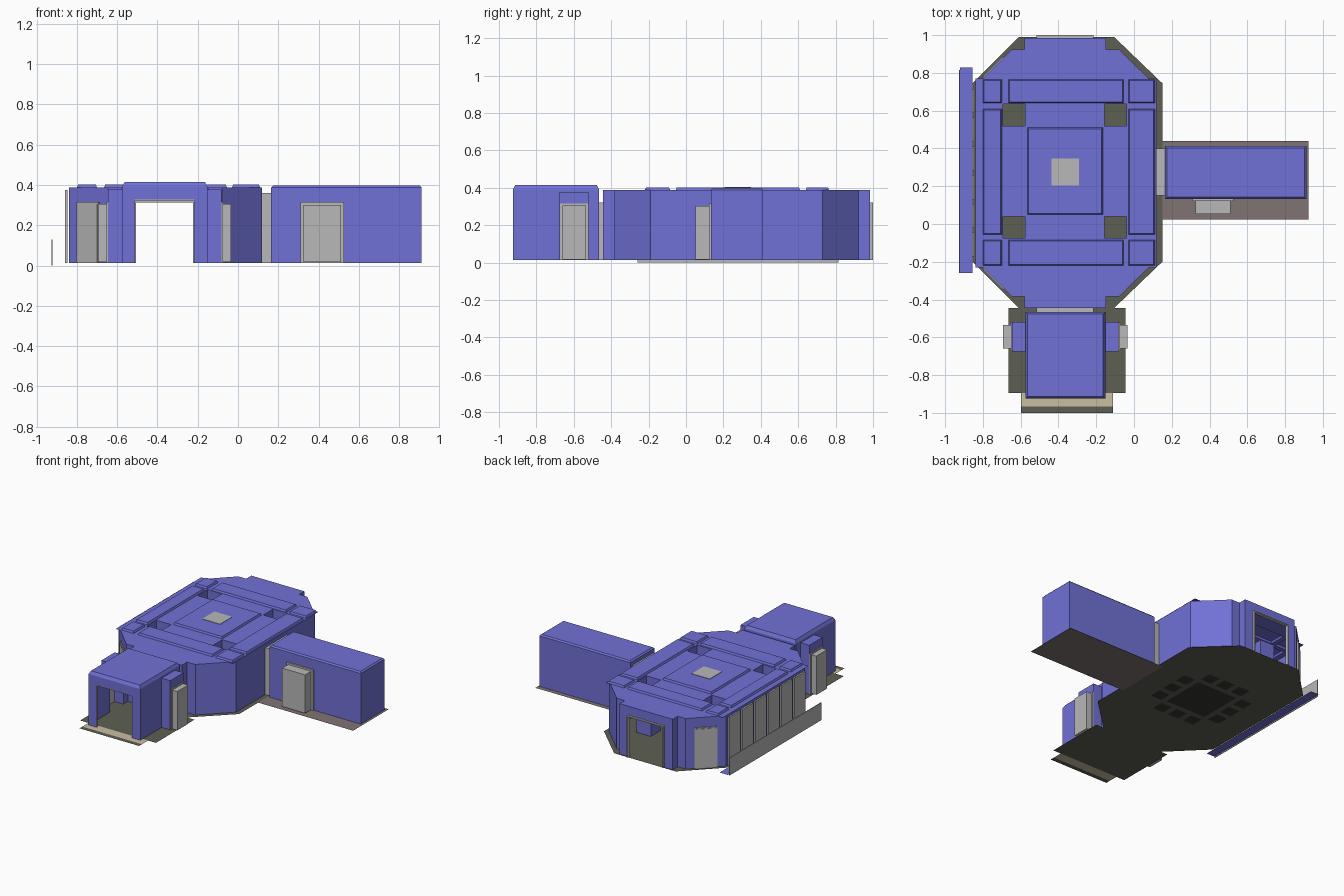
import bpy, bmesh, math
from mathutils import Vector

if "Cube" in bpy.data.objects:
    bpy.data.objects.remove(bpy.data.objects["Cube"])


def material(name, r, g, b):
    m = bpy.data.materials.new(name)
    m.diffuse_color = (r, g, b, 1)
    m.use_nodes = True
    m.node_tree.nodes["Principled BSDF"].inputs["Base Color"].default_value = m.diffuse_color
    return m


BLUE = material("blue wall", 0.165, 0.165, 0.68)
GREY = material("door grey", 0.48, 0.48, 0.48)
OLIVE = material("dark olive floor", 0.11, 0.118, 0.088)
BROWN = material("brown corridor floor", 0.22, 0.175, 0.175)
TAN = material("tan threshold", 0.60, 0.52, 0.36)
BLACK = material("black floor tile", 0.035, 0.035, 0.03)

Z0, Z1 = 0.014, 0.388      # wall foot and ceiling height
DOOR = 0.322               # opening height
XC, YC = -0.3625, 0.27     # centre of the main room
OX0, OX1 = -0.515, -0.215  # main doorway span in x


def mesh(name, faces, mat):
    bm = bmesh.new()
    for f in faces:
        bm.faces.new([bm.verts.new(p) for p in f])
    bmesh.ops.remove_doubles(bm, verts=bm.verts, dist=1e-5)
    me = bpy.data.meshes.new(name)
    bm.to_mesh(me)
    bm.free()
    me.materials.append(mat)
    ob = bpy.data.objects.new(name, me)
    bpy.context.collection.objects.link(ob)
    return ob


def rect(x0, x1, y0, y1, z):
    return [(x0, y0, z), (x1, y0, z), (x1, y1, z), (x0, y1, z)]


def upright(a, b, z0=Z0, z1=Z1):
    return [(*a, z0), (*b, z0), (*b, z1), (*a, z1)]


def wall(a, b, opening=None, top=DOOR, z1=Z1):
    """Wall faces from a to b; opening = (start, end) distance along the wall."""
    if not opening:
        return [upright(a, b, Z0, z1)]
    a, b = Vector(a), Vector(b)
    d = (b - a).normalized()
    p, q = a + d * opening[0], a + d * opening[1]
    return [upright(a, p, Z0, top), upright(q, b, Z0, top),
            upright(a, p, top, z1), upright(p, q, top, z1), upright(q, b, top, z1)]


def box_faces(x0, x1, y0, y1, z0, z1):
    c = [(x0, y0), (x1, y0), (x1, y1), (x0, y1)]
    sides = [upright(c[i], c[(i + 1) % 4], z0, z1) for i in range(4)]
    return sides + [rect(x0, x1, y0, y1, z1), rect(x0, x1, y0, y1, z0)[::-1]]


def box(name, dims, mat):
    return mesh(name, box_faces(*dims), mat)


def door_frame(name, x0, x1, y0, y1, top, t=0.008):
    """Two jambs and a head around a passage running along y."""
    f = box_faces(x0, x0 + t, y0, y1, Z0, top) + box_faces(x1 - t, x1, y0, y1, Z0, top)
    return mesh(name, f + box_faces(x0, x1, y0, y1, top - t, top), GREY)


# ---- main room walls: half outline mirrored front to back
half = [(-0.84, -0.19), (-0.645, -0.385), (-0.58, -0.385), (-0.58, -0.445),
        (-0.147, -0.445), (-0.147, -0.385), (-0.08, -0.385), (0.118, -0.19)]
outline = half + [(x, 2 * YC - y) for x, y in reversed(half)]
gaps = {3: (0.065, 0.365), 7: (0.34, 0.59), 11: (0.068, 0.368)}
faces = []
for i, a in enumerate(outline):
    b = outline[(i + 1) % len(outline)]
    faces += wall(a, b, gaps.get(i), 0.36 if i == 7 else DOOR)
mesh("room_walls", faces, BLUE)

# ---- room ceiling: grid of cells, some raised as coffers, four left open over pillars
pillars = [(x0, x0 + 0.118, y0, y0 + 0.115)
           for x0 in (-0.694, -0.157) for y0 in (-0.075, 0.52)]
coffers = [(x0, x1, y0, y1) for x0, x1 in ((-0.80, -0.70), (-0.665, -0.055), (-0.03, 0.11))
           for y0, y1 in ((-0.22, -0.085), (0.64, 0.765))]
coffers += [(-0.80, -0.70, -0.055, 0.61), (-0.03, 0.11, -0.055, 0.61),
            (-0.565, -0.165, 0.05, 0.51)]
areas = pillars + coffers
xs = sorted({-0.84, 0.118} | {v for a in areas for v in a[:2]})
ys = sorted({-0.23, 0.77} | {v for a in areas for v in a[2:]})


def inside(group, x, y):
    return any(a[0] < x < a[1] and a[2] < y < a[3] for a in group)


faces = []
for x0, x1 in zip(xs, xs[1:]):
    for y0, y1 in zip(ys, ys[1:]):
        mx, my = (x0 + x1) / 2, (y0 + y1) / 2
        if not inside(areas, mx, my):
            faces.append(rect(x0, x1, y0, y1, Z1))
end = [(-0.80, -0.23)] + half[1:7] + [(0.078, -0.23)]
faces.append([(x, y, Z1) for x, y in end])
faces.append([(x, 2 * YC - y, Z1) for x, y in reversed(end)])
mesh("room_ceiling", faces, BLUE)
for i, (x0, x1, y0, y1) in enumerate(coffers):
    lo, hi = rect(x0, x1, y0, y1, Z1), rect(x0 + .006, x1 - .006, y0 + .006, y1 - .006, 0.402)
    sides = [[lo[k], lo[(k + 1) % 4], hi[(k + 1) % 4], hi[k]] for k in range(4)]
    mesh(f"ceiling_coffer_{i}", sides + [hi], BLUE)
box("ceiling_light", (-0.437, -0.29, 0.205, 0.347, 0.398, 0.405), GREY)

# hollow pillars
for i, (x0, x1, y0, y1) in enumerate(pillars):
    mesh(f"pillar_{i}", box_faces(x0, x1, y0, y1, Z0, Z1)[:4], BLUE)

# ---- floors
half_floor = [(-0.855, -0.2), (-0.61, -0.445), (-0.105, -0.445), (0.15, -0.2)]
octagon = half_floor + [(x, 2 * YC + 0.005 - y) for x, y in reversed(half_floor)]
mesh("room_floor", [[(x, y, 0.012) for x, y in octagon]], OLIVE)
mesh("lobby_floor", [rect(-0.665, -0.045, -0.895, -0.445, 0.012)], OLIVE)
mesh("threshold_step", [rect(-0.597, -0.11, -1.0, -0.966, 0.012)], OLIVE)
mesh("threshold_strip", [rect(-0.597, -0.11, -0.966, -0.895, 0.012)], TAN)
mesh("corridor_floor", [rect(0.118, 0.925, 0.025, 0.44, 0.01)], BROWN)

# dark tile pattern in the floor
tiles = [rect(XC - 0.165, XC + 0.165, YC - 0.165, YC + 0.165, 0.008)]
for s in (-1, 1):
    for o in (-0.13, 0, 0.13):
        for cx, cy in ((s * 0.25, o), (o, s * 0.25)):
            tiles.append(rect(XC + cx - .045, XC + cx + .045, YC + cy - .045, YC + cy + .045, 0.008))
mesh("floor_tiles", tiles, BLACK)

# ---- front lobby: walls, side alcoves and chamfered roof
LX0, LX1, LY0, LY1 = -0.575, -0.152, -0.925, -0.465
ztop = 0.392
faces = wall((LX0, LY0), (LX1, LY0), (0.06, 0.36), DOOR + 0.005, ztop)
faces += wall((LX1, LY0), (LX1, LY1), (0.25, 0.405), 0.375, ztop)
faces += wall((LX1, LY1), (LX0, LY1), (0.063, 0.363), DOOR, ztop)
faces += wall((LX0, LY1), (LX0, LY0), (0.055, 0.21), 0.375, ztop)
lo = rect(LX0, LX1, LY0, LY1, ztop)
hi = rect(LX0 + .012, LX1 - .012, LY0 + .012, LY1 - .012, 0.414)
faces += [[lo[k], lo[(k + 1) % 4], hi[(k + 1) % 4], hi[k]] for k in range(4)] + [hi]
mesh("lobby_shell", faces, BLUE)
for side, xa, xb, xd in (("left", LX0, -0.645, -0.693), ("right", LX1, -0.082, -0.034)):
    x0, x1 = sorted((xa, xb))
    f = box_faces(x0, x1, -0.675, -0.52, Z0, 0.378)
    del f[1 if side == "left" else 3], f[-1]
    mesh(f"lobby_alcove_{side}", f, BLUE)
    x0, x1 = sorted((xb, xd))
    box(f"lobby_side_door_{side}", (x0, x1, -0.66, -0.535, Z0 + .004, 0.305), GREY)
    x0, x1 = sorted((xb, xb + (xd - xb) * 0.15))
    box(f"lobby_door_trim_{side}", (x0, x1, -0.673, -0.522, Z0, 0.315), GREY)

# grey frames in the three aligned doorways
door_frame("lobby_front_frame", OX0, OX1, -0.925, -0.915, DOOR + 0.005, 0.004)
door_frame("room_front_frame", OX0, OX1, -0.467, -0.443, DOOR)
door_frame("room_back_frame", OX0, OX1, 0.975, 1.0, DOOR)

# ---- side corridor
CX0, CX1, CY0, CY1 = 0.165, 0.912, 0.133, 0.412
f = wall((CX0, CY0), (CX1, CY0)) + wall((CX1, CY0), (CX1, CY1)) + wall((CX1, CY1), (CX0, CY1))
f += wall((CX0, CY1), (CX0, CY0), (0.012, 0.262), 0.36)
lo = rect(CX0, CX1, CY0, CY1, Z1)
hi = rect(CX0 + .01, CX1 - .01, CY0 + .01, CY1 - .01, 0.398)
f += [[lo[k], lo[(k + 1) % 4], hi[(k + 1) % 4], hi[k]] for k in range(4)] + [hi]
mesh("corridor_shell", f, BLUE)
f = box_faces(0.118, CX0, 0.15, 0.16, Z0, 0.36) + box_faces(0.118, CX0, 0.39, 0.40, Z0, 0.36)
mesh("corridor_entry_frame", f + box_faces(0.118, CX0, 0.15, 0.40, 0.35, 0.36), GREY)
box("corridor_door_trim", (0.31, 0.527, 0.122, CY0, Z0, 0.315), GREY)
box("corridor_door", (0.325, 0.512, 0.052, 0.125, Z0 + .004, 0.302), GREY)

# ---- doors on the two left diagonal walls
for name, flip in (("front", False), ("back", True)):
    for part, inset, off, top in (("trim", 0.06, 0.006, 0.315), ("panel", 0.068, 0.010, 0.307)):
        k, o = inset * math.sqrt(0.5), off * math.sqrt(0.5)
        pts = [(-0.84 + k, -0.19 - k), (-0.645 - k, -0.385 + k)]
        pts += [(x - o, y - o) for x, y in reversed(pts)]
        if flip:
            pts = [(x, 2 * YC - y) for x, y in reversed(pts)]
        f = [upright(pts[i], pts[(i + 1) % 4], Z0, top) for i in range(4)]
        mesh(f"diagonal_door_{part}_{name}", f + [[(x, y, top) for x, y in pts]], GREY)

# ---- left window wall: grey panels between blue mullions
n, y0, pitch = 6, -0.185, 0.152
for i in range(n):
    y = y0 + i * pitch
    box(f"window_panel_{i}", (-0.858, -0.846, y + 0.012, y + pitch - 0.012, Z0, 0.375), GREY)

# outer ledge and railing
mesh("outer_ledge", [rect(-0.922, -0.855, -0.26, 0.828, 0.008)], BLUE)
box("outer_railing", (-0.927, -0.922, -0.26, 0.815, 0.0, 0.13), GREY)
